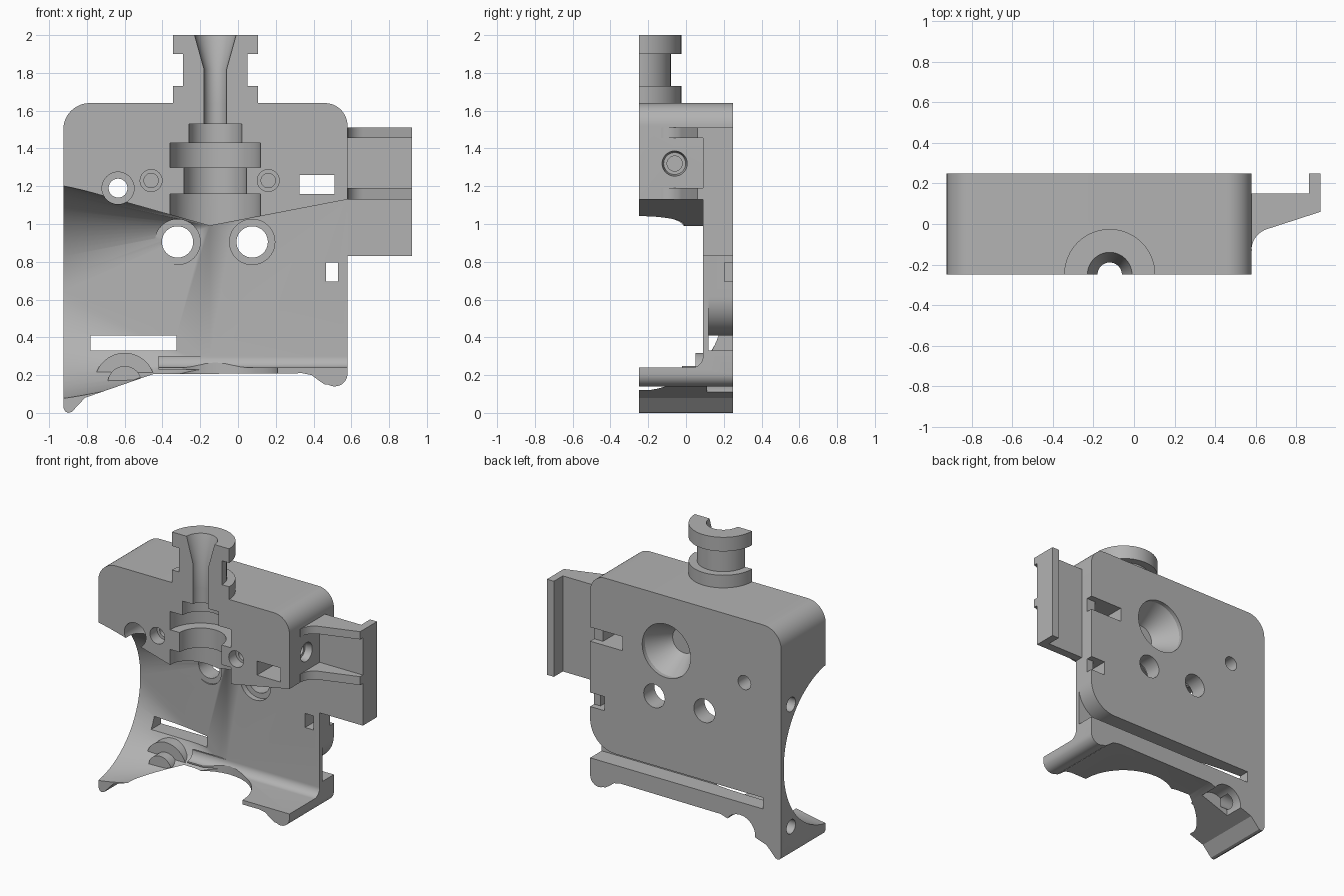
import bpy, bmesh
from math import sin, cos, pi, radians

if "Cube" in bpy.data.objects:
    bpy.data.objects.remove(bpy.data.objects["Cube"])

grey = bpy.data.materials.new("plain grey")
grey.use_nodes = True
grey.diffuse_color = (0.45, 0.45, 0.45, 1)
grey.node_tree.nodes["Principled BSDF"].inputs["Base Color"].default_value = (0.45, 0.45, 0.45, 1)


def place(axis, u, v, t):
    return {"x": (t, u, v), "y": (u, t, v), "z": (u, v, t)}[axis]


def finish(name, bm):
    bmesh.ops.recalc_face_normals(bm, faces=bm.faces)
    mesh = bpy.data.meshes.new(name)
    bm.to_mesh(mesh)
    bm.free()
    mesh.materials.append(grey)
    obj = bpy.data.objects.new(name, mesh)
    bpy.context.collection.objects.link(obj)
    return obj


def prism(name, axis, pts, a, b):
    bm = bmesh.new()
    face = bm.faces.new([bm.verts.new(place(axis, u, v, a)) for u, v in pts])
    ext = bmesh.ops.extrude_face_region(bm, geom=[face])["geom"]
    for vert in ext:
        if isinstance(vert, bmesh.types.BMVert):
            vert.co["xyz".index(axis)] = b
    return finish(name, bm)


def box(name, x, y, z):
    return prism(name, "z", [(x[0], y[0]), (x[1], y[0]), (x[1], y[1]), (x[0], y[1])], *z)


def arc(cx, cz, r, start, end, n=12):
    steps = [radians(start + (end - start) * i / n) for i in range(n + 1)]
    return [(cx + r * cos(a), cz + r * sin(a)) for a in steps]


def lathe(name, axis, centre, profile, n=64):
    bm = bmesh.new()
    rings = [[bm.verts.new(place(axis, centre[0] + r * cos(2 * pi * i / n),
                                 centre[1] + r * sin(2 * pi * i / n), t))
              for i in range(n)] for r, t in profile]
    for p, q in zip(rings, rings[1:]):
        for i in range(n):
            j = (i + 1) % n
            bm.faces.new((p[i], p[j], q[j], q[i]))
    bm.faces.new(rings[0])
    bm.faces.new(rings[-1])
    return finish(name, bm)


def combine(obj, tool, operation="DIFFERENCE", keep=False):
    mod = obj.modifiers.new("combine", "BOOLEAN")
    mod.operation, mod.solver, mod.object = operation, "EXACT", tool
    bpy.context.view_layer.objects.active = obj
    bpy.ops.object.modifier_apply(modifier=mod.name)
    if not keep:
        bpy.data.objects.remove(tool)


def drill(obj, axis, centre, r, a, b):
    combine(obj, lathe("drill", axis, centre, [(r, a), (r, b)], 40))


# Main body outline, with the two feet along its lower edge
outline = [(-0.925, 0.03), (-0.915, 0.008), (-0.9, 0), (-0.88, 0.005), (-0.81, 0.08),
           (-0.45, 0.205), (0.34, 0.21), (0.39, 0.2), (0.43, 0.17), (0.46, 0.15)]
outline += arc(0.512, 0.208, 0.068, 240, 360, 8)
outline += arc(0.46, 1.52, 0.12, 0, 90) + arc(-0.785, 1.5, 0.14, 90, 180)
body = prism("body", "y", outline, -0.25, 0.25)

# Round fan opening that blends into the flat duct
bm = bmesh.new()
for y, z in arc(-0.35, 0.64, 0.575, 0, 360, 96)[:-1]:
    bm.verts.new((-0.945, y, z))
for x, z in ((-0.45, 0.24), (-0.15, 0.24), (-0.15, 0.99)):
    for y in (-0.4, 0.09):
        bm.verts.new((x, y, z))
bmesh.ops.convex_hull(bm, input=bm.verts)
combine(body, finish("duct", bm))
combine(body, prism("duct_outlet", "y", [(-0.4, 0.24), (0.7, 0.24), (0.7, 1.153), (-0.15, 0.99)],
                    -0.4, 0.09))

# Inside fillet and the stepped boss on the lower lip
combine(body, prism("fillet", "x", [(0.1, 0.23), (0.03, 0.23)] + arc(0.03, 0.3, 0.06, 270, 360)
                    + [(0.1, 0.3)], -0.42, 0.58), "UNION")
for r, front in ((0.16, 0.05), (0.09, -0.02)):
    combine(body, prism("boss", "y", arc(-0.6, 0.158, r, 19, 199, 24), front, 0.2), "UNION")
drill(body, "y", (-0.6, 0.12), 0.12, 0.11, 0.3)

# Round opening in the lower lip
drill(body, "z", (-0.12, -0.25), 0.33, 0.05, 0.4)

# Cable groove across the back, flaring at one end
combine(body, prism("groove", "y", [(-0.78, 0.33), (0.7, 0.33), (0.7, 0.62)]
                    + arc(0.38, 0.61, 0.2, 0, -90) + [(-0.78, 0.41)], 0.12, 0.3))

# Stepped socket shared by the body and the neck
socket_profile = [(0.24, 0.9), (0.24, 1.16), (0.165, 1.16), (0.165, 1.3), (0.24, 1.3), (0.24, 1.43),
                  (0.14, 1.43), (0.14, 1.53), (0.06, 1.53), (0.06, 1.82), (0.11, 2), (0.115, 2.02)]
socket = lathe("socket", "z", (-0.12, -0.25), socket_profile)
combine(body, socket, keep=True)

# Half-round grooved neck
neck = lathe("neck", "z", (-0.12, -0.25), [(0.225, 1.63), (0.225, 1.73), (0.17, 1.73),
                                           (0.17, 1.9), (0.225, 1.9), (0.225, 2)])
combine(neck, box("front_half", (-1, 1), (-1, -0.25), (1, 3)))
combine(neck, socket)

# Front-to-back holes with counterbores
for x, z, inner, outer, seat in ((-0.635, 1.19, 0.05, 0.085, 0.0),
                                 (-0.32, 0.905, 0.083, 0.12, 0.13),
                                 (0.075, 0.905, 0.083, 0.12, 0.13)):
    drill(body, "y", (x, z), outer, -0.3, seat)
    drill(body, "y", (x, z), inner, -0.3, 0.3)
for x in (-0.46, 0.16):
    drill(body, "y", (x, 1.23), 0.058, -0.3, -0.17)
    drill(body, "y", (x, 1.23), 0.038, -0.3, 0.1)

# Conical recess in the back
combine(body, lathe("dish", "y", (-0.02, 1.25), [(0.09, 0.05), (0.19, 0.22), (0.19, 0.3)]))

# Screw holes in the sides
for z in (1.07, 0.2):
    drill(body, "x", (0.14, z), 0.05, -1, -0.66)
combine(body, lathe("side_screw", "x", (-0.06, 1.32),
                    [(0.04, 0.3), (0.04, 0.53), (0.058, 0.53), (0.07, 0.6)]))

# Tie slots, each with a shallow channel to the edge
for x, z in (((0.325, 0.51), (1.16, 1.26)), ((0.465, 0.53), (0.695, 0.795))):
    combine(body, box("slot", x, (-0.3, 0.3), z))
    combine(body, box("channel", (x[1] - 0.03, 0.7), (0.205, 0.3), z))

# Side arm: panel, end post and two curved ribs
arm_panel = box("arm_panel", (0.56, 0.9), (0.09, 0.15), (0.83, 1.51))
arm_post = box("arm_post", (0.865, 0.92), (0.09, 0.25), (0.83, 1.51))
rib = [(0.56, -0.13), (0.582, -0.13)] + arc(0.69, -0.13, 0.11, 175, 105, 8) + \
      [(0.92, 0.06), (0.92, 0.15), (0.56, 0.15)]
lower_rib = prism("arm_lower_rib", "z", rib, 1.13, 1.19)
upper_rib = prism("arm_upper_rib", "z", rib, 1.455, 1.51)

# Smooth curved surfaces, keeping machined edges sharp
for obj in (body, neck, arm_panel, arm_post, lower_rib, upper_rib):
    bpy.ops.object.select_all(action="DESELECT")
    obj.select_set(True)
    bpy.context.view_layer.objects.active = obj
    bpy.ops.object.shade_smooth_by_angle(angle=radians(25))
